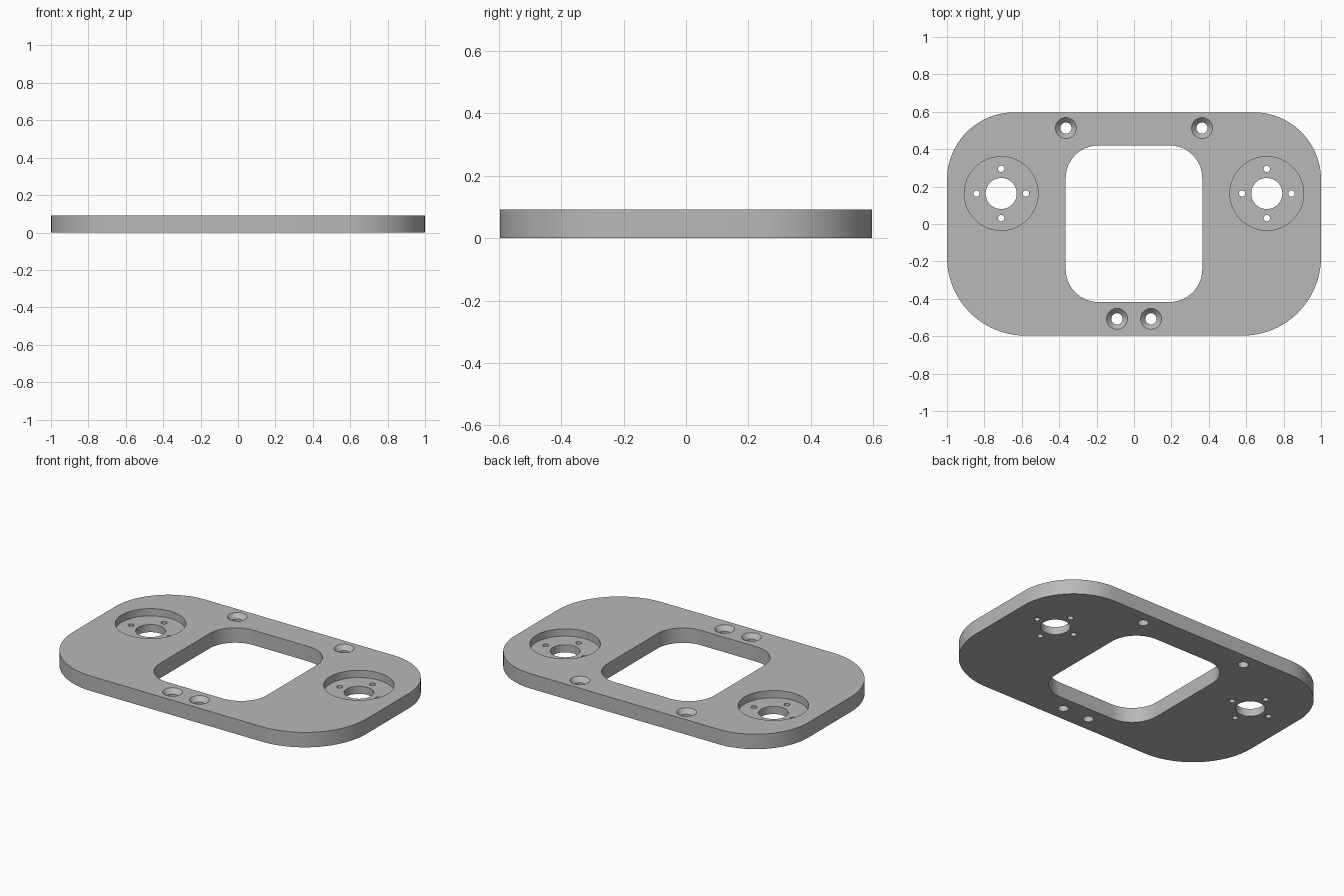
import bpy, bmesh, math
from mathutils import Vector

cube = bpy.data.objects.get("Cube")
if cube:
    bpy.data.objects.remove(cube, do_unlink=True)

THICK = 0.092
FLOOR = 0.047      # height of the pocket floors
OVER = 0.1         # how far cutters reach past the plate

metal = bpy.data.materials.new("grey_metal")
metal.use_nodes = True
grey = (0.48, 0.48, 0.48, 1)
metal.diffuse_color = grey
metal.node_tree.nodes["Principled BSDF"].inputs["Base Color"].default_value = grey


def rounded_outline(half_x, y_low, y_high, r_low, r_high, steps=24):
    """Counter-clockwise rounded rectangle with separate low and high radii."""
    corners = [(half_x - r_high, y_high - r_high, r_high),
               (r_high - half_x, y_high - r_high, r_high),
               (r_low - half_x, y_low + r_low, r_low),
               (half_x - r_low, y_low + r_low, r_low)]
    points = []
    for quarter, (cx, cy, r) in enumerate(corners):
        for i in range(steps + 1):
            a = (quarter + i / steps) * math.pi / 2
            points.append((cx + r * math.cos(a), cy + r * math.sin(a)))
    return points


def loft(bm, rings):
    """Closed solid through a stack of matching rings."""
    rings = [[bm.verts.new(p) for p in ring] for ring in rings]
    n = len(rings[0])
    for low, high in zip(rings, rings[1:]):
        for i in range(n):
            j = (i + 1) % n
            bm.faces.new((low[i], low[j], high[j], high[i]))
    bm.faces.new(rings[0][::-1])
    bm.faces.new(rings[-1])


def prism(bm, outline, z0, z1):
    loft(bm, [[(x, y, z) for x, y in outline] for z in (z0, z1)])


def lathe(bm, x, y, profile, sides=48):
    """Turned solid about a vertical axis from (radius, height) pairs."""
    angles = [i * math.tau / sides for i in range(sides)]
    loft(bm, [[(x + r * math.cos(a), y + r * math.sin(a), z) for a in angles]
              for r, z in profile])


def make_object(name, bm):
    bmesh.ops.recalc_face_normals(bm, faces=bm.faces)
    mesh = bpy.data.meshes.new(name)
    bm.to_mesh(mesh)
    bm.free()
    mesh.materials.append(metal)
    obj = bpy.data.objects.new(name, mesh)
    bpy.context.collection.objects.link(obj)
    return obj


# Plate body
body = bmesh.new()
prism(body, rounded_outline(1.0, -0.597, 0.597, 0.42, 0.36), 0, THICK)
plate = make_object("mounting_plate", body)

large, small = bmesh.new(), bmesh.new()

# Central window
prism(large, rounded_outline(0.365, -0.417, 0.42, 0.175, 0.175), -OVER, THICK + OVER)

for side in (-1, 1):
    # Round pocket with a through bore
    px, py = side * 0.71, 0.163
    lathe(large, px, py, [(0.083, -OVER), (0.083, FLOOR),
                          (0.197, FLOOR), (0.197, THICK + OVER)], 80)
    # Four pin holes around the bore
    for k in range(4):
        a = k * math.pi / 2
        lathe(small, px + 0.132 * math.cos(a), py + 0.132 * math.sin(a),
              [(0.017, -OVER), (0.017, THICK + OVER)], 24)
    # Countersunk screw holes
    for sx, sy in ((0.364, 0.513), (0.091, -0.507)):
        lathe(large, side * sx, sy, [(0.03, -OVER), (0.03, THICK - 0.027),
                                     (0.056, THICK), (0.056, THICK + OVER)])

# Cut the openings and bake the result
cutters = [make_object("opening_cutter", large), make_object("pin_hole_cutter", small)]
for cutter in cutters:
    cutter.hide_render = True
    mod = plate.modifiers.new(cutter.name, 'BOOLEAN')
    mod.operation = 'DIFFERENCE'
    mod.solver = 'EXACT'
    mod.object = cutter
bpy.context.view_layer.update()
depsgraph = bpy.context.evaluated_depsgraph_get()
baked = bpy.data.meshes.new_from_object(plate.evaluated_get(depsgraph))
plate.modifiers.clear()
plate.data = baked
for cutter in cutters:
    bpy.data.objects.remove(cutter, do_unlink=True)

# Smooth curved walls with crisp rims
for obj in bpy.context.selected_objects:
    obj.select_set(False)
plate.select_set(True)
bpy.context.view_layer.objects.active = plate
bpy.ops.object.shade_smooth_by_angle(angle=math.radians(30))
